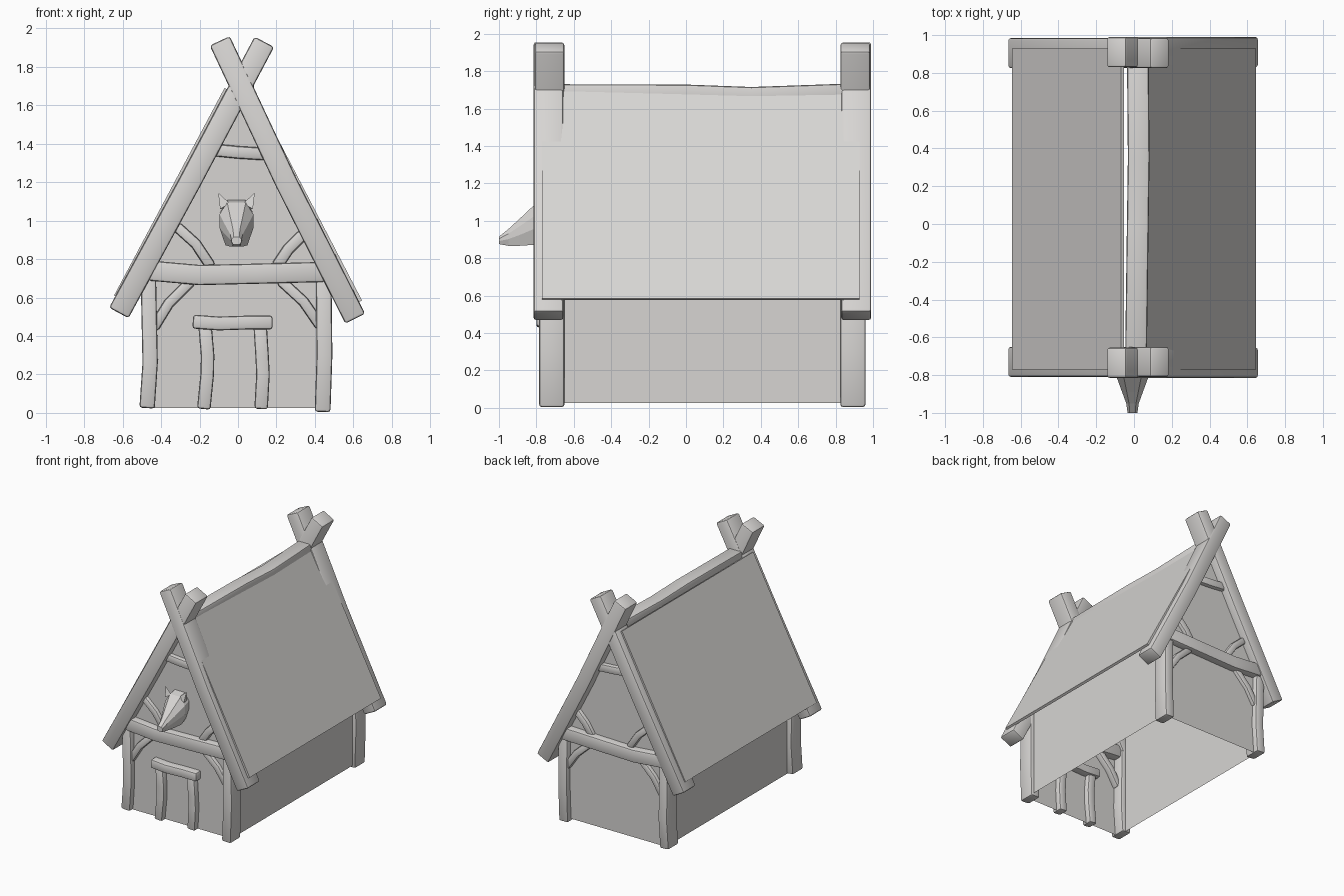
import bpy, bmesh, math
from mathutils import Vector

cube = bpy.data.objects.get("Cube")
if cube:
    bpy.data.objects.remove(cube, do_unlink=True)

stone = bpy.data.materials.new("pale_warm_grey")
stone.use_nodes = True
GREY = (0.68, 0.665, 0.65, 1)
stone.diffuse_color = GREY
stone.node_tree.nodes["Principled BSDF"].inputs["Base Color"].default_value = GREY

X, Y = Vector((1, 0, 0)), Vector((0, 1, 0))
FRONT_WALL, BACK_WALL = -0.74, 0.915


def finish(name, bm, smooth=False, fix=True):
    if fix:
        bmesh.ops.recalc_face_normals(bm, faces=bm.faces)
    mesh = bpy.data.meshes.new(name)
    bm.to_mesh(mesh)
    bm.free()
    mesh.materials.append(stone)
    obj = bpy.data.objects.new(name, mesh)
    bpy.context.collection.objects.link(obj)
    if smooth:
        bpy.ops.object.select_all(action='DESELECT')
        bpy.context.view_layer.objects.active = obj
        obj.select_set(True)
        bpy.ops.object.shade_smooth_by_angle(angle=math.radians(35))
    return obj


def loft(bm, rings):
    """Skin a list of equal closed rings and cap both ends."""
    rows = [[bm.verts.new(p) for p in ring] for ring in rings]
    n = len(rows[0])
    for a, b in zip(rows, rows[1:]):
        for i in range(n):
            bm.faces.new((a[i], a[(i + 1) % n], b[(i + 1) % n], b[i]))
    bm.faces.new(rows[0])
    bm.faces.new(rows[-1])


def beam(name, path, width, depth, depth_axis, bevel=0.014):
    """Worn rectangular timber swept along a bent path."""
    path = [Vector(p) for p in path]
    rings = []
    for i, p in enumerate(path):
        along = path[min(i + 1, len(path) - 1)] - path[max(i - 1, 0)]
        side = along.cross(depth_axis).normalized() * width / 2
        out = depth_axis * depth / 2
        rings.append([p + side + out, p - side + out, p - side - out, p + side - out])
    bm = bmesh.new()
    loft(bm, rings)
    bmesh.ops.recalc_face_normals(bm, faces=bm.faces)
    sharp = [e for e in bm.edges if e.calc_face_angle(0) > 0.8]
    bmesh.ops.bevel(bm, geom=sharp, offset=bevel, segments=2, profile=0.5, affect='EDGES')
    return finish(name, bm, smooth=True)


# Gable timbers: path in x/z, width, depth range in y
GABLE = {
    "left_rafter": ([(-0.62, 0.52), (-0.25, 1.2), (0.137, 1.93)], 0.115, -0.81, -0.65),
    "right_rafter": ([(0.61, 0.49), (0.25, 1.2), (-0.095, 1.935)], 0.115, -0.815, -0.655),
    "left_post": ([(-0.473, 0.025), (-0.457, 0.26), (-0.467, 0.74)], 0.08, -0.785, -0.65),
    "right_post": ([(0.44, 0.005), (0.45, 0.3), (0.445, 0.74)], 0.082, -0.785, -0.65),
    "tie_beam": ([(-0.46, 0.74), (-0.2, 0.717), (0.1, 0.724), (0.45, 0.733)], 0.105, -0.8, -0.67),
    "left_lower_brace": ([(-0.44, 0.44), (-0.36, 0.57), (-0.24, 0.69)], 0.055, -0.77, -0.69),
    "right_lower_brace": ([(0.43, 0.45), (0.34, 0.58), (0.22, 0.69)], 0.055, -0.77, -0.69),
    "left_upper_brace": ([(-0.14, 0.76), (-0.22, 0.88), (-0.32, 0.97)], 0.055, -0.77, -0.69),
    "right_upper_brace": ([(0.2, 0.76), (0.26, 0.85), (0.34, 0.93)], 0.06, -0.77, -0.69),
    "collar": ([(-0.15, 1.37), (0, 1.355), (0.16, 1.345)], 0.065, -0.775, -0.69),
}
for part, (path, width, y0, y1) in GABLE.items():
    mid = (y0 + y1) / 2
    for end, y in (("front", mid), ("back", FRONT_WALL + BACK_WALL - mid)):
        beam(f"{end}_{part}", [(x, y, z) for x, z in path], width, y1 - y0, Y)

# Doorway
DOOR = {
    "left_door_post": ([(-0.178, 0.02), (-0.16, 0.2), (-0.158, 0.3), (-0.172, 0.46)], 0.07),
    "right_door_post": ([(0.12, 0.02), (0.13, 0.2), (0.125, 0.3), (0.115, 0.46)], 0.07),
    "door_lintel": ([(-0.235, 0.475), (-0.1, 0.465), (0.05, 0.47), (0.18, 0.47)], 0.072),
}
for name, (path, width) in DOOR.items():
    depth = 0.12 if name == "door_lintel" else 0.09
    beam(name, [(x, FRONT_WALL, z) for x, z in path], width, depth, Y)

# Ridge beam with a slight sag
beam("ridge_beam", [(0.01, -0.74, 1.675), (0.02, 0.0, 1.673), (0.025, 0.35, 1.66),
                    (0.02, 0.92, 1.68)], 0.11, 0.115, X)

# Walls: an open-bottomed shell with pointed gables
bm = bmesh.new()
outline = [(-0.46, 0.025), (0.46, 0.025), (0.46, 0.92), (0, 1.69), (-0.46, 0.92)]
front, back = [[bm.verts.new((x, y, z)) for x, z in outline] for y in (FRONT_WALL, BACK_WALL)]
bm.faces.new(front)
bm.faces.new(back[::-1])
bm.faces.new((front[1], back[1], back[2], front[2]))
bm.faces.new((front[4], back[4], back[0], front[0]))
finish("walls", bm, fix=False)

# Roof slabs lying on the rafters
for name, s, lift in (("left_roof", 1, 0.0), ("right_roof", -1, 0.025)):
    bm = bmesh.new()
    eave, ridge = Vector((s * 0.645, 0, 0.585 + lift)), Vector((s * 0.07, 0, 1.69))
    inward = Vector((-s * 0.018, 0, -0.009))
    section = [eave, ridge, ridge + inward, eave + inward]
    loft(bm, [[p + Y * y for p in section] for y in (-0.77, 0.928)])
    finish(name, bm)

# Carved animal head: (y, half width, top, bottom)
bm = bmesh.new()
rings = []
for y, w, top, low in ((-0.73, 0.08, 1.11, 0.9), (-0.8, 0.088, 1.095, 0.872),
                       (-0.89, 0.055, 1.01, 0.866), (-0.95, 0.033, 0.955, 0.866),
                       (-1.0, 0.026, 0.915, 0.875)):
    h = top - low
    profile = [(0.65, 0), (1, 0.4), (1, 0.72), (0.55, 1)]
    half = [(w * a, low + h * b) for a, b in profile]
    ring = half + [(-x, z) for x, z in reversed(half)]
    rings.append([(x - 0.008, y, z) for x, z in ring])
loft(bm, rings)
finish("animal_head", bm)

# Pointed ears
for name, s in (("left_ear", 1), ("right_ear", -1)):
    bm = bmesh.new()
    tip = bm.verts.new((s * 0.095 - 0.008, -0.79, 1.145))
    base = [bm.verts.new((s * x - 0.008, y, z)) for x, y, z in
            ((0.035, -0.8, 1.09), (0.085, -0.81, 1.06), (0.08, -0.76, 1.06))]
    bm.faces.new(base)
    for i in range(3):
        bm.faces.new((base[i], base[(i + 1) % 3], tip))
    finish(name, bm)
